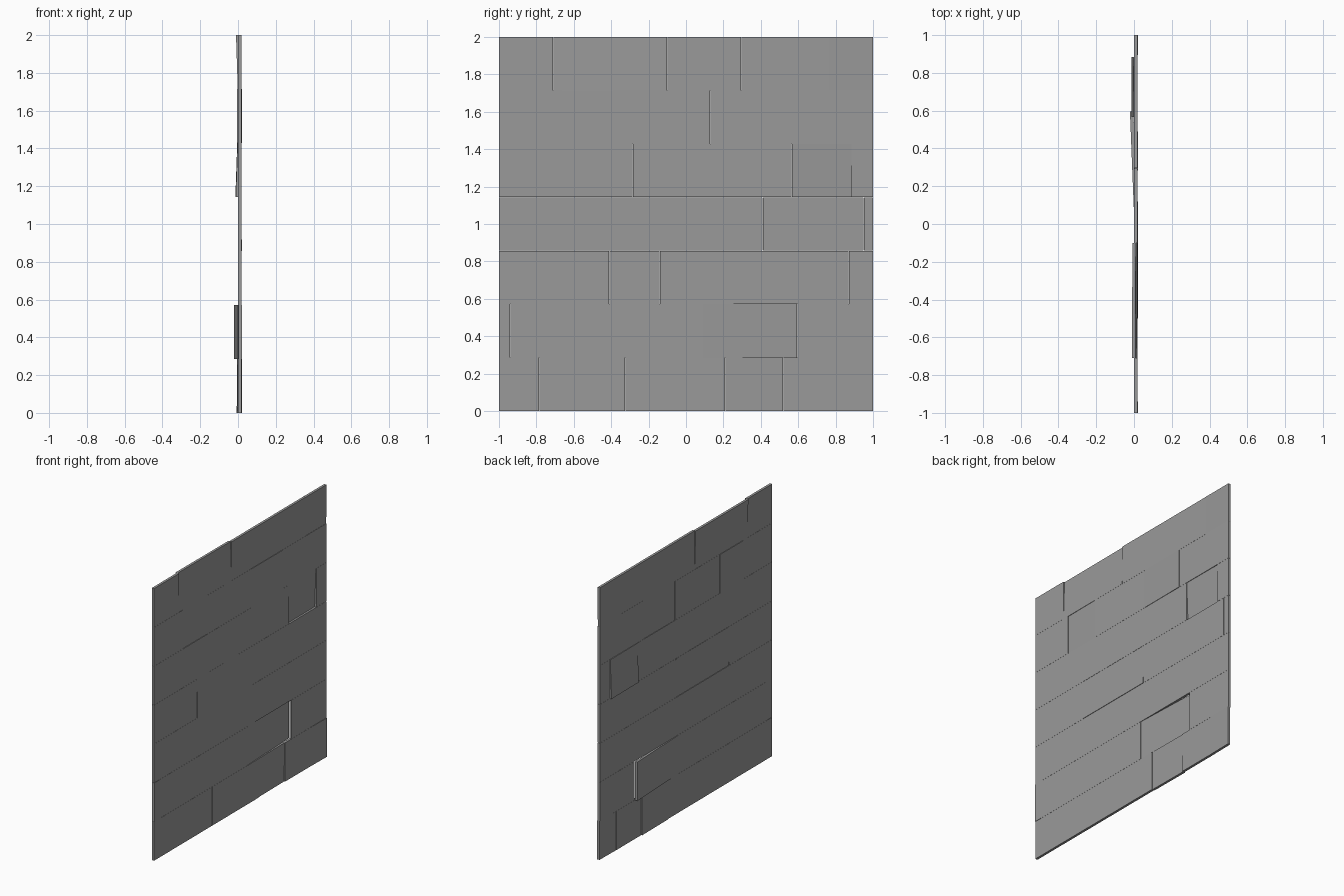
import bpy, bmesh
from mathutils import Vector

if "Cube" in bpy.data.objects:
    bpy.data.objects.remove(bpy.data.objects["Cube"])

ROW = 2 / 7
THICK = 0.018
GAP = 0.0008
BASE_X = 0.009

# Vertical joints of each plank row, bottom to top
JOINTS = [
    [-0.785, -0.325, 0.21, 0.52, 0.81],
    [-0.94, -0.57, 0.09, 0.595],
    [-0.41, -0.14, 0.87],
    [-0.50, 0.12, 0.41, 0.95],
    [-0.78, -0.285, 0.565, 0.885],
    [-0.935, -0.66, -0.39, 0.13, 0.49],
    [-0.71, -0.10, 0.295, 0.765],
]

# Loose planks: (row, index): (shift in x, yaw over length, lean over height)
LOOSE = {
    (0, 3): (-0.004, -0.003, 0.003),
    (0, 5): (0.002, 0.003, 0.0),
    (1, 0): (0.002, 0.0, 0.0),
    (1, 3): (-0.0115, -0.020, 0.0),
    (3, 1): (0.001, 0.0, -0.003),
    (4, 3): (-0.008, -0.002, 0.010),
    (5, 2): (-0.003, 0.002, 0.0),
    (5, 4): (0.002, 0.002, 0.0),
    (6, 1): (-0.005, 0.002, -0.009),
    (6, 4): (0.0, 0.0, 0.002),
}

# Dark grey plank finish
grey = bpy.data.materials.new("dark_grey")
grey.diffuse_color = (0.32, 0.32, 0.32, 1)
grey.use_nodes = True
grey.node_tree.nodes["Principled BSDF"].inputs["Base Color"].default_value = grey.diffuse_color


def plank(row, i, y0, y1):
    """Thin slab, sheared slightly in x to make it sit crooked."""
    shift, yaw, lean = LOOSE.get((row, i), (0, 0, 0))
    a = y0 if y0 == -1 else y0 + GAP / 2
    b = y1 if y1 == 1 else y1 - GAP / 2
    z0 = row * ROW + (GAP / 2 if row else 0)
    z1 = (row + 1) * ROW - (GAP / 2 if row < 6 else 0)
    bm = bmesh.new()
    bmesh.ops.create_cube(bm, size=1)
    for v in bm.verts:
        p = v.co
        v.co = Vector((BASE_X + shift + p.x * THICK + p.y * yaw + p.z * lean,
                       (a + b) / 2 + p.y * (b - a),
                       (z0 + z1) / 2 + p.z * (z1 - z0)))
    mesh = bpy.data.meshes.new(f"plank_{row}_{i}")
    bm.to_mesh(mesh)
    bm.free()
    mesh.materials.append(grey)
    bpy.context.collection.objects.link(bpy.data.objects.new(f"plank_{row}_{i}", mesh))


# Rows of planks
for row, joints in enumerate(JOINTS):
    edges = [-1] + joints + [1]
    for i in range(len(edges) - 1):
        plank(row, i, edges[i], edges[i + 1])
